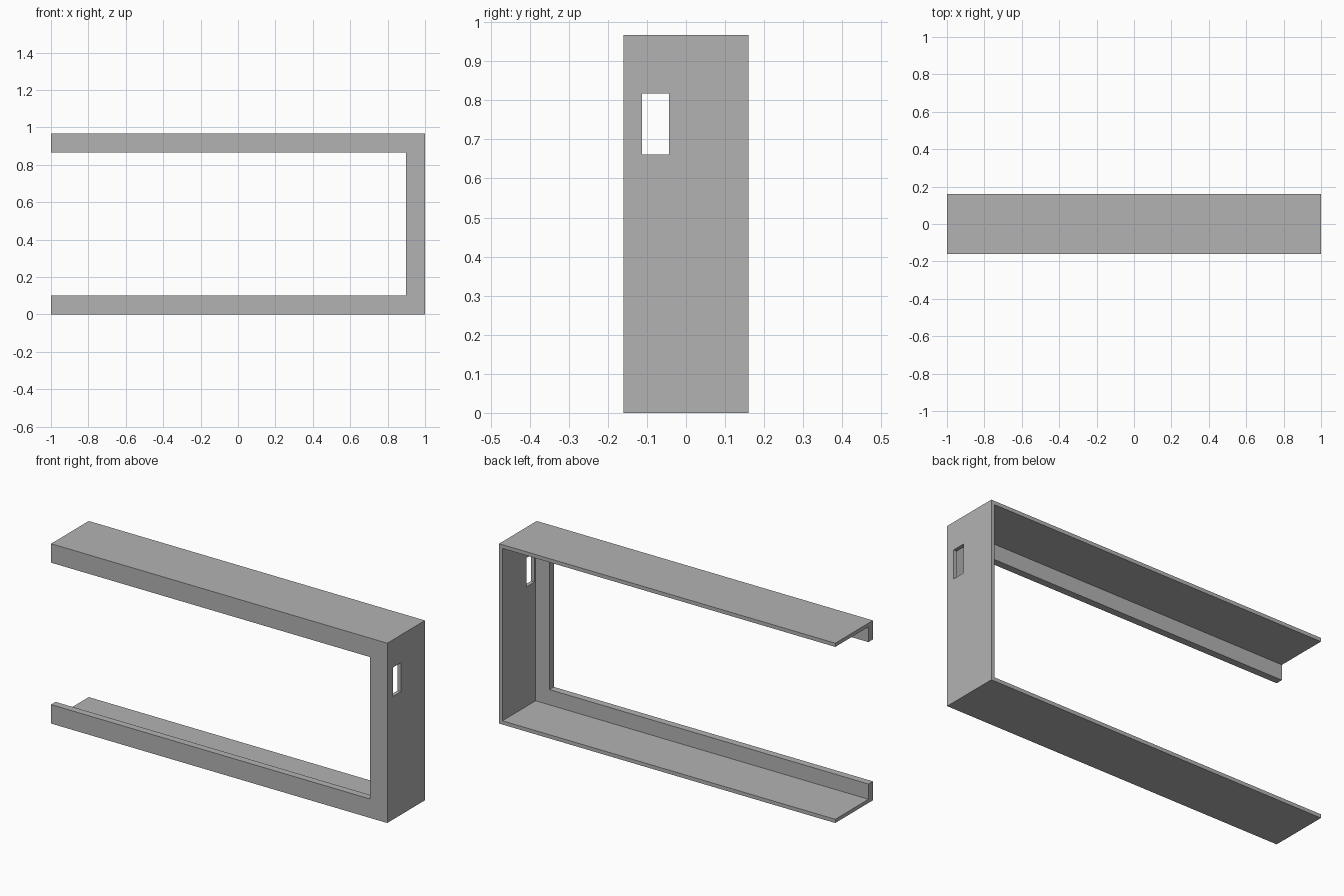
import bpy
import bmesh
from mathutils import Matrix

if "Cube" in bpy.data.objects:
    bpy.data.objects.remove(bpy.data.objects["Cube"], do_unlink=True)

HEIGHT, HALF_DEPTH = 0.967, 0.16
WALL, LIP_DEPTH, LIP_WIDTH = 0.02, 0.038, 0.102

grey = bpy.data.materials.new("plain grey")
grey.use_nodes = True
colour = (0.45, 0.45, 0.45, 1)
grey.diffuse_color = colour
grey.node_tree.nodes["Principled BSDF"].inputs["Base Color"].default_value = colour


def make_object(name, bm):
    bmesh.ops.recalc_face_normals(bm, faces=bm.faces)
    mesh = bpy.data.meshes.new(name)
    bm.to_mesh(mesh)
    bm.free()
    mesh.materials.append(grey)
    obj = bpy.data.objects.new(name, mesh)
    bpy.context.collection.objects.link(obj)
    return obj


# L-shaped section (inset from the outside, y) swept round the three sides
front, back = -HALF_DEPTH, HALF_DEPTH
section = [(0, front), (0, back), (WALL, back), (WALL, front + LIP_DEPTH),
           (LIP_WIDTH, front + LIP_DEPTH), (LIP_WIDTH, front)]


def corners(inset):
    right, top = 1 - inset, HEIGHT - inset
    return [(-1, inset), (right, inset), (right, top), (-1, top)]


bm = bmesh.new()
rings = [[bm.verts.new((corners(d)[i][0], y, corners(d)[i][1])) for d, y in section]
         for i in range(4)]
n = len(section)
for a, b in zip(rings, rings[1:]):
    for j in range(n):
        k = (j + 1) % n
        bm.faces.new((a[j], a[k], b[k], b[j]))
bm.faces.new(rings[0])
bm.faces.new(rings[-1])
frame = make_object("channel_frame", bm)

# Rectangular slot through the end wall
bm = bmesh.new()
bmesh.ops.create_cube(bm, size=1, matrix=Matrix.Translation((1, -0.078, 0.74))
                      @ Matrix.Diagonal((0.1, 0.07, 0.156, 1)))
cutter = make_object("slot_cutter", bm)
cutter.hide_render = True

slot = frame.modifiers.new("slot", "BOOLEAN")
slot.operation = "DIFFERENCE"
slot.solver = "EXACT"
slot.object = cutter
bpy.context.view_layer.objects.active = frame
bpy.ops.object.modifier_apply(modifier=slot.name)
bpy.data.objects.remove(cutter, do_unlink=True)
